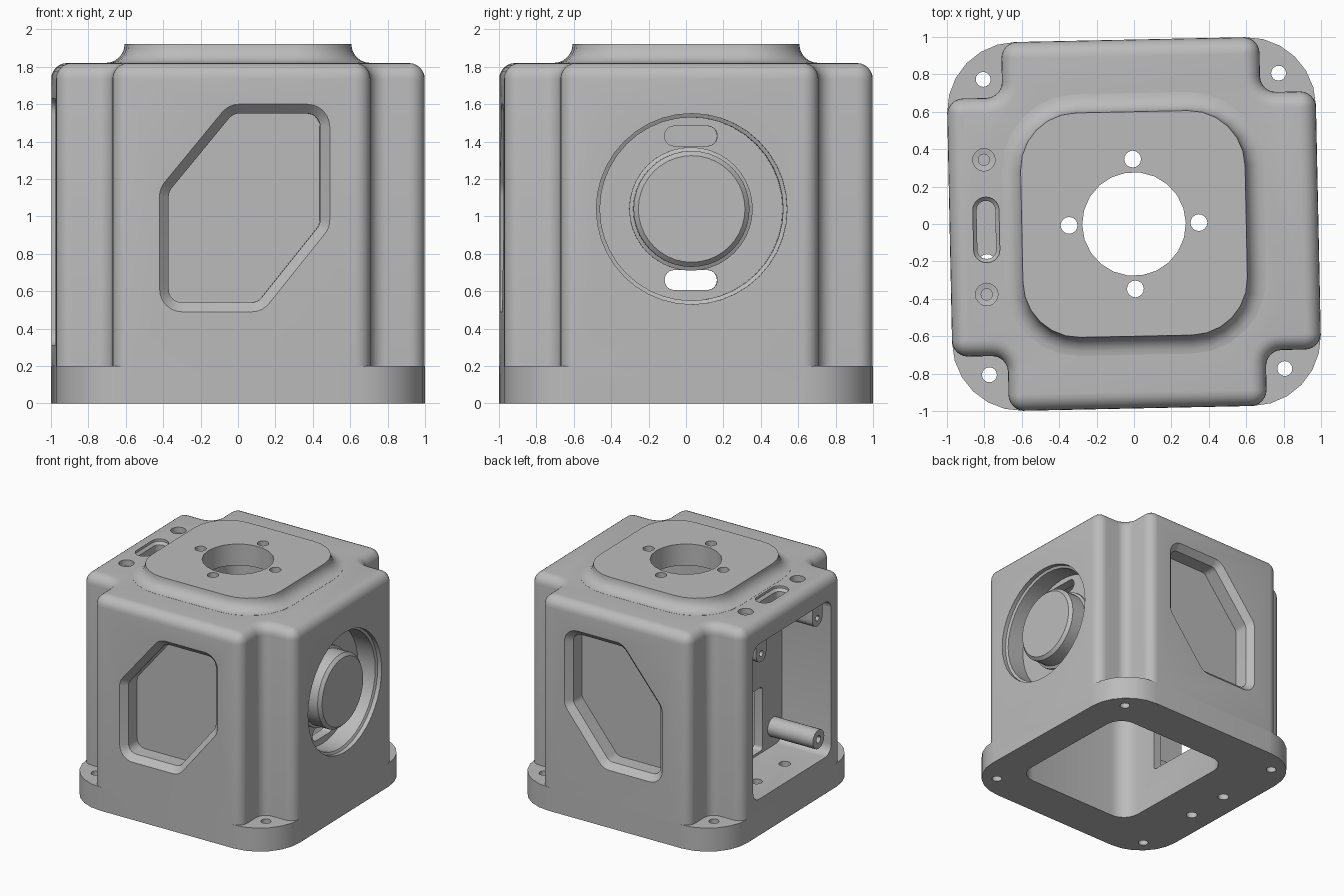
import bpy, bmesh, math
from mathutils import Vector, Matrix

if "Cube" in bpy.data.objects:
    bpy.data.objects.remove(bpy.data.objects["Cube"])

grey = bpy.data.materials.new("machined grey")
grey.use_nodes = True
grey.diffuse_color = (0.5, 0.5, 0.5, 1)
grey.node_tree.nodes["Principled BSDF"].inputs["Base Color"].default_value = (0.5, 0.5, 0.5, 1)


def outline(pts, r, inset=0, n=6):
    """Counter-clockwise polygon with filleted corners, moved inward by inset."""
    pts = [Vector(p) for p in pts]
    out = []
    for i, q in enumerate(pts):
        u = (q - pts[i - 1]).normalized()
        v = (pts[(i + 1) % len(pts)] - q).normalized()
        turn = math.atan2(u.x * v.y - u.y * v.x, u.dot(v))
        sign = 1 if turn > 0 else -1
        nu, nv = Vector((-u.y, u.x)), Vector((-v.y, v.x))
        miter = (nu + nv) / (1 + nu.dot(nv))
        rad = max(r - inset * sign, 0.004)
        c = q + miter * (inset + sign * rad)
        out += [c - sign * rad * (Matrix.Rotation(turn * k / n, 2) @ nu) for k in range(n + 1)]
    return out


def rect(x0, x1, y0, y1):
    return [(x0, y0), (x1, y0), (x1, y1), (x0, y1)]


def circle(x, y, r, n=24):
    return [Vector((x + r * math.cos(math.tau * k / n), y + r * math.sin(math.tau * k / n)))
            for k in range(n)]


def loft(name, rings, axis="Z"):
    """Closed solid through (outline, height) rings along an axis."""
    place = {"Z": lambda a, b, h: (a, b, h), "X": lambda a, b, h: (h, a, b),
             "Y": lambda a, b, h: (a, h, b)}[axis]
    bm = bmesh.new()
    loops = [[bm.verts.new(place(p.x, p.y, h)) for p in ring] for ring, h in rings]
    for lo, hi in zip(loops, loops[1:]):
        for i in range(len(lo)):
            bm.faces.new((lo[i - 1], lo[i], hi[i], hi[i - 1]))
    bm.faces.new(loops[0])
    bm.faces.new(loops[-1])
    bmesh.ops.recalc_face_normals(bm, faces=bm.faces)
    me = bpy.data.meshes.new(name)
    bm.to_mesh(me)
    bm.free()
    me.materials.append(grey)
    ob = bpy.data.objects.new(name, me)
    bpy.context.collection.objects.link(ob)
    return ob


def prism(name, ring, lo, hi, axis="Z"):
    return loft(name, [(ring, lo), (ring, hi)], axis)


def combine(ob, tools, operation):
    """Apply booleans and discard the helper solids."""
    for t in tools:
        t.hide_render = True
        m = ob.modifiers.new("bool", "BOOLEAN")
        m.operation, m.object, m.solver = operation, t, "EXACT"
    bpy.context.view_layer.update()
    me = bpy.data.meshes.new_from_object(ob.evaluated_get(bpy.context.evaluated_depsgraph_get()))
    ob.modifiers.clear()
    ob.data = me
    for t in tools:
        bpy.data.objects.remove(t)


# Housing: notched tower with a rounded top rim, flange and top pad
H, N, TOP = 0.986, 0.69, 1.82
plan = []
for k in range(4):
    rot = Matrix.Rotation(math.pi / 2 * k, 2)
    plan += [rot @ Vector(p) for p in ((H, -N), (H, N), (N, N))]
R = 0.085
rim = [(outline(plan, 0.085, 0), 0.0)]
for k in range(7):
    a = math.pi / 2 * k / 6
    rim.append((outline(plan, 0.085, R * (1 - math.cos(a))), TOP - R + R * math.sin(a)))
housing = loft("housing", rim)

flange = prism("flange", outline(rect(-H, H, -H, H), 0.37), 0, 0.2)
pad_rings = [(outline(rect(-0.6, 0.6, -0.6, 0.6), 0.3, -0.1), 1.7)]
for k in range(7):
    a = math.pi / 2 * k / 6
    pad_rings.append((outline(rect(-0.6, 0.6, -0.6, 0.6), 0.3, -0.1 * (1 - math.sin(a))),
                      1.921 - 0.1 * math.cos(a)))
pad = loft("pad", pad_rings)
combine(housing, [flange, pad], "UNION")

# Main cavity open below, side compartment and the port between them
cuts = [prism("cavity", outline(rect(-0.45, 0.7, -0.62, 0.62), 0.15), -0.1, 1.74),
        prism("compartment", outline(rect(-0.54, 0.54, 0.31, 1.63), 0.08), -1.2, -0.53, "X"),
        prism("port", outline(rect(-0.27, 0.27, 0.33, 0.87), 0.03), -0.6, -0.4, "X")]

# Six-sided blind pockets on front and back
window = [(-0.44, 0.49), (0.11, 0.49), (0.47, 0.94), (0.47, 1.6), (-0.07, 1.6), (-0.44, 1.15)]
for s in (-1, 1):
    cuts.append(loft("pocket", [(outline(window, 0.12, -0.05), s * (H + 0.05)),
                                (outline(window, 0.12, 0.05), s * (H - 0.05)),
                                (outline(window, 0.12, 0.05), s * (H - 0.17))], "Y"))

# Round recess with two slots through its floor
cy, cz = 0.01, 1.04
cuts.append(loft("recess", [(circle(cy, cz, r, 40), x) for r, x in
                            ((0.51, 1.1), (0.51, 0.95), (0.49, 0.94), (0.49, 0.78))], "X"))
for z in (0.66, 1.43):
    cuts.append(prism("slot", outline(rect(-0.13, 0.15, z - 0.053, z + 0.053), 0.05), 0.6, 0.85, "X"))

# Top bore, pad holes and flange bolt holes
cuts.append(prism("bore", circle(0, 0, 0.277, 22), 1.6, 2.1))
for k in range(4):
    a = math.pi / 2 * k
    cuts.append(prism("pad_hole", circle(0.347 * math.cos(a), 0.347 * math.sin(a), 0.045, 16), 1.6, 2.1))
    a += math.pi / 4
    cuts.append(prism("bolt_hole", circle(1.117 * math.cos(a), 1.117 * math.sin(a), 0.04, 16), -0.1, 0.3))

# Cable slot, counterbored screws and floor holes above and below the compartment
cable = rect(-0.86, -0.72, -0.19, 0.16)
cuts.append(loft("cable_slot", [(outline(cable, 0.068), 1.9), (outline(cable, 0.068), 1.80),
                                (outline(cable, 0.068, 0.02), 1.78),
                                (outline(cable, 0.068, 0.02), 1.55)]))
for y in (-0.36, 0.36):
    cuts.append(loft("screw_hole", [(circle(-0.795, y, r, 20), z) for r, z in
                                    ((0.06, 1.9), (0.06, 1.77), (0.03, 1.765), (0.03, 1.68))]))
for y in (-0.19, 0.2):
    cuts.append(prism("floor_hole", circle(-0.79, y, 0.045, 16), -0.1, 0.4))
combine(housing, cuts, "DIFFERENCE")

# Round boss inside the recess
boss = loft("round_boss", [(circle(cy, cz, r, 40), x) for r, x in
                           ((0.33, 0.72), (0.33, 0.80), (0.31, 0.81), (0.31, 0.94), (0.285, 0.965))], "X")

# Compartment lugs and standoff with screw holes in their ends
parts = [housing, boss]
for name, y in (("lug_front", -0.42), ("lug_back", 0.36)):
    lug = prism(name, outline(rect(y - 0.07, y + 0.07, 1.43, 1.66), 0.068), -0.94, -0.5, "X")
    combine(lug, [prism("hole", circle(y, 1.5, 0.025, 12), -1, -0.85, "X")], "DIFFERENCE")
    parts.append(lug)
rod = prism("standoff", circle(-0.42, 0.47, 0.08), -0.95, -0.5, "X")
combine(rod, [prism("hole", circle(-0.42, 0.47, 0.03, 12), -1, -0.85, "X")], "DIFFERENCE")
parts.append(rod)

# Slight turn of the whole assembly, smooth fillets with sharp edges kept
bpy.ops.object.select_all(action="DESELECT")
for ob in parts:
    ob.data.transform(Matrix.Rotation(math.radians(1.2), 4, "Z"))
    ob.select_set(True)
bpy.context.view_layer.objects.active = housing
bpy.ops.object.shade_smooth_by_angle(angle=math.radians(30))
